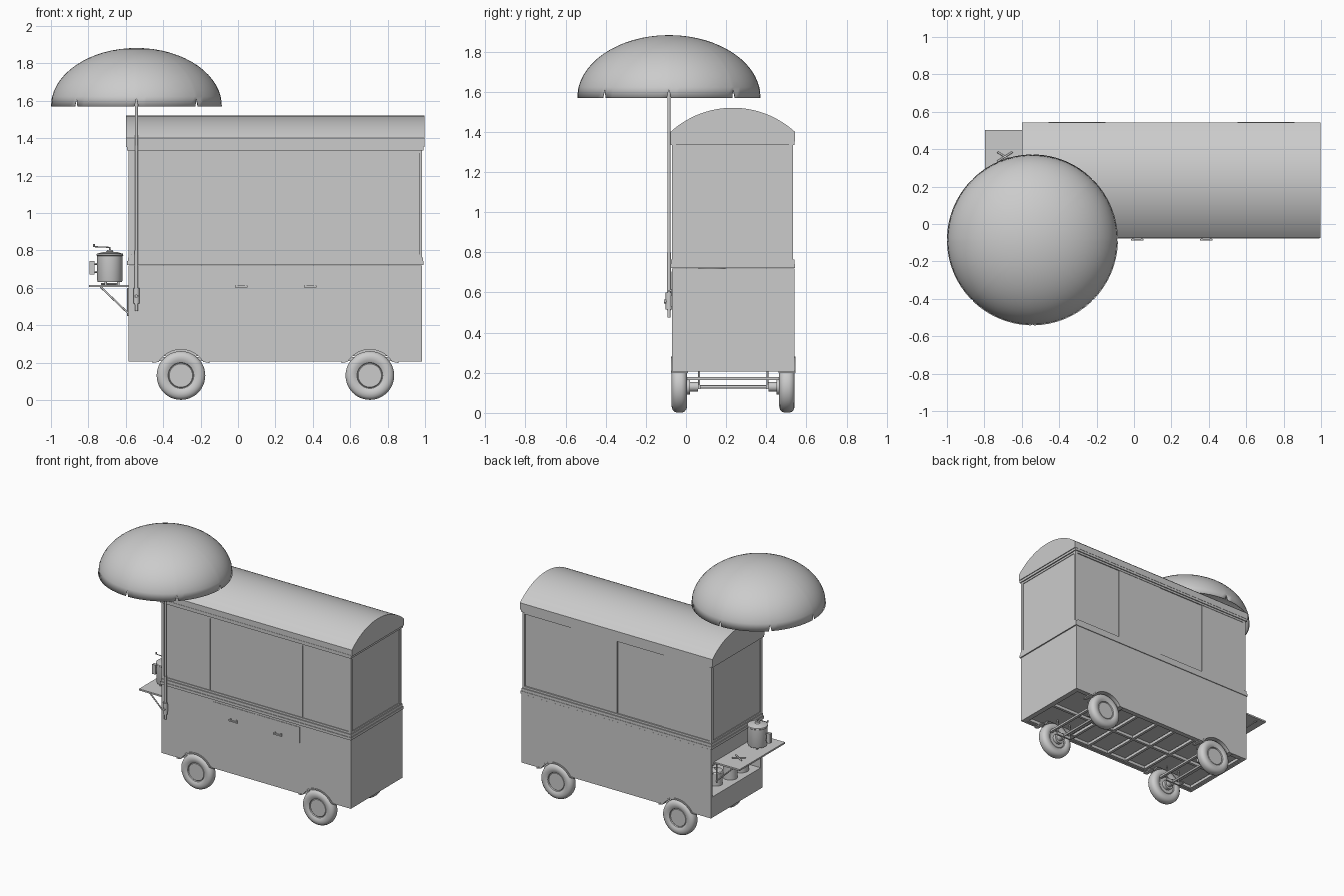
import bpy, bmesh, math
from mathutils import Vector

if "Cube" in bpy.data.objects:
    bpy.data.objects.remove(bpy.data.objects["Cube"])


def finish(name, bm, smooth=False):
    bmesh.ops.recalc_face_normals(bm, faces=bm.faces)
    me = bpy.data.meshes.new(name)
    bm.to_mesh(me)
    bm.free()
    ob = bpy.data.objects.new(name, me)
    bpy.context.collection.objects.link(ob)
    if smooth:
        bpy.ops.object.select_all(action='DESELECT')
        ob.select_set(True)
        bpy.context.view_layer.objects.active = ob
        bpy.ops.object.shade_smooth_by_angle(angle=math.radians(35))
    return ob


def box(name, x0, x1, y0, y1, z0, z1):
    bm = bmesh.new()
    bmesh.ops.create_cube(bm, size=1)
    for v in bm.verts:
        v.co = ((x0 + x1) / 2 + v.co.x * (x1 - x0), (y0 + y1) / 2 + v.co.y * (y1 - y0),
                (z0 + z1) / 2 + v.co.z * (z1 - z0))
    return finish(name, bm)


def rod(name, a, b, r, seg=16):
    a, b = Vector(a), Vector(b)
    bm = bmesh.new()
    bmesh.ops.create_cone(bm, cap_ends=True, segments=seg, radius1=r, radius2=r, depth=(b - a).length)
    ob = finish(name, bm, True)
    ob.location = (a + b) / 2
    ob.rotation_euler = (b - a).to_track_quat('Z', 'Y').to_euler()
    return ob


def lathe(name, prof, loc, rot=(0, 0, 0), seg=40):
    bm = bmesh.new()
    vs = [bm.verts.new((r, 0, z)) for r, z in prof]
    es = [bm.edges.new(p) for p in zip(vs, vs[1:])]
    bmesh.ops.spin(bm, geom=vs + es, cent=(0, 0, 0), axis=(0, 0, 1), angle=2 * math.pi, steps=seg)
    bmesh.ops.remove_doubles(bm, verts=bm.verts, dist=1e-5)
    ob = finish(name, bm, True)
    ob.location, ob.rotation_euler = loc, rot
    return ob


def extrude(name, pts, vec, smooth=True):
    bm = bmesh.new()
    f = bm.faces.new([bm.verts.new(p) for p in pts])
    new = bmesh.ops.extrude_face_region(bm, geom=[f], use_keep_orig=True)['geom']
    bmesh.ops.translate(bm, vec=vec, verts=[g for g in new if isinstance(g, bmesh.types.BMVert)])
    return finish(name, bm, smooth)


def cut(ob, cutter):
    m = ob.modifiers.new('cut', 'BOOLEAN')
    m.object, m.operation, m.solver = cutter, 'DIFFERENCE', 'EXACT'
    bpy.context.view_layer.update()
    bpy.context.view_layer.objects.active = ob
    bpy.ops.object.modifier_apply(modifier='cut')
    bpy.data.objects.remove(cutter)


MID = 0.235                       # middle of the cart in y
AXLES = (-0.305, 0.705)
SIDES = (('front', -1), ('back', 1))

# lower body with underside recess, wheel wells and open end cupboard
body = box('lower_body', -0.585, 0.985, -0.07, 0.54, 0.205, 0.72)
cut(body, box('recess', -0.565, 0.965, -0.05, 0.52, 0.1, 0.235))
cut(body, box('cupboard', -0.7, -0.3, -0.05, 0.52, 0.36, 0.60))
for x in AXLES:
    for n, s in SIDES:
        y = MID + s * 0.305
        cut(body, rod('well', (x, y - s * 0.085, 0.13), (x, y + s * 0.05, 0.13), 0.142, 48))

# belt rails and upper walls
box('belt_rail_lower', -0.593, 0.992, -0.078, 0.543, 0.722, 0.742)
box('belt_rail_upper', -0.588, 0.988, -0.074, 0.54, 0.742, 0.763)
box('upper_walls', -0.578, 0.978, -0.06, 0.522, 0.763, 1.335)
for x in (-0.585, 0.967):
    for y in (-0.069, 0.512):
        box('corner_post', x, x + 0.018, y, y + 0.02, 0.763, 1.335)
# sliding window panes, four on each long side, with tracks
for i in range(4):
    x = -0.567 + i * 0.3835
    box('front_window', x, x + 0.382, -0.065, -0.055, 0.78, 1.32)
    y = 0.52 if i in (0, 2) else 0.515
    box('back_window', x, x + 0.382, y, y + 0.01, 0.78, 1.32)
for z in (0.763, 1.32):
    box('front_track', -0.567, 0.967, -0.067, -0.055, z, z + 0.015)
    box('back_track', -0.567, 0.967, 0.515, 0.533, z, z + 0.015)
    for x in (-0.583, 0.972):
        box('end_track', x, x + 0.011, -0.05, 0.512, z, z + 0.015)
box('top_rail', -0.593, 0.992, -0.078, 0.54, 1.335, 1.36)

# arched roof
R, H = 0.46, 0.309
a0 = math.asin(H / R)
arc = [(-0.598, 0.233 + R * math.sin(a), 1.52 - R + R * math.cos(a))
       for a in [a0 * (i / 14 - 1) for i in range(29)]]
extrude('roof', [(-0.598, 0.233 - H, 1.352)] + arc + [(-0.598, 0.233 + H, 1.352)], (1.596, 0, 0))

# drawers with handles
for x in (-0.16, 0.21):
    box('drawer', x, x + 0.352, -0.073, -0.06, 0.587, 0.705)
    c = x + 0.177
    box('drawer_handle', c - 0.034, c + 0.034, -0.087, -0.079, 0.601, 0.611)
    for dx in (-0.024, 0.024):
        box('handle_mount', c + dx - 0.004, c + dx + 0.004, -0.08, -0.07, 0.604, 0.618)

# wheels, fenders and axles
half = [(0.0, 0.026), (0.062, 0.026), (0.066, 0.022), (0.069, 0.03), (0.083, 0.037), (0.1, 0.0385),
        (0.115, 0.034), (0.125, 0.025), (0.13, 0.011)]
tyre = half + [(r, -z) for r, z in reversed(half)]
for x in AXLES:
    for n, s in SIDES:
        lathe(n + '_wheel', tyre, (x, MID + s * 0.268, 0.131), (math.pi / 2, 0, 0), 48)
        rod(n + '_hub', (x, MID + s * 0.175, 0.13), (x, MID + s * 0.235, 0.13), 0.024)
        rod(n + '_hub_flange', (x, MID + s * 0.215, 0.13), (x, MID + s * 0.24, 0.13), 0.038)
        angs = [math.radians(32 + 116 * i / 24) for i in range(25)]
        y = MID + s * 0.31
        outer = [(x + 0.15 * math.cos(a), y, 0.13 + 0.15 * math.sin(a)) for a in angs]
        inner = [(x + 0.14 * math.cos(a), y, 0.13 + 0.14 * math.sin(a)) for a in angs]
        lip = 0.152
        pts = ([(x + lip, y, 0.207)] + outer + [(x - lip, y, 0.207), (x - lip, y, 0.198)]
               + inner[::-1] + [(x + lip, y, 0.198)])
        extrude(n + '_fender', pts, (0, -s * 0.085, 0))
        box('spring_hanger', x - 0.06, x + 0.06, MID + s * 0.17 - 0.006, MID + s * 0.17 + 0.006, 0.118, 0.14)
        for dx in (-0.055, 0.055):
            rod('hanger_post', (x + dx, MID + s * 0.17, 0.12), (x + dx, MID + s * 0.17, 0.235), 0.005)
    rod('axle', (x, 0.0, 0.13), (x, 0.47, 0.13), 0.008)
    for dx in (-0.06, 0.06):
        box('axle_crossbeam', x + dx - 0.01, x + dx + 0.01, 0.0, 0.47, 0.163, 0.178)

# chassis frame
for y in (-0.05, 0.225, 0.5):
    box('chassis_rail', -0.565, 0.965, y, y + 0.02, 0.208, 0.23)
for x in (-0.565, -0.14, 0.04, 0.2, 0.38, 0.54, 0.945):
    box('chassis_crossbar', x, x + 0.02, -0.05, 0.52, 0.206, 0.228)

# fold-out side table with struts
box('side_table', -0.797, -0.583, -0.035, 0.503, 0.603, 0.615)
for y in (-0.01, 0.475):
    rod('table_strut', (-0.735, y, 0.605), (-0.583, y, 0.46), 0.005)
    rod('strut_rail', (-0.588, y, 0.45), (-0.588, y, 0.6), 0.005)

# urn on the table
px, py = -0.685, 0.13
lathe('urn', [(0, 0.632), (0.065, 0.632), (0.068, 0.64), (0.068, 0.77), (0.072, 0.774), (0.07, 0.782),
              (0.04, 0.79), (0.018, 0.793), (0.014, 0.802), (0, 0.804)], (px, py, 0))
for i in range(3):
    a = 2 * math.pi * i / 3
    x, y = px + 0.045 * math.cos(a), py + 0.045 * math.sin(a)
    rod('urn_foot', (x, y, 0.614), (x, y, 0.635), 0.007)
rod('urn_crank_post', (px, py, 0.8), (px, py, 0.818), 0.004)
rod('urn_crank_arm', (px, py, 0.816), (px - 0.085, py, 0.82), 0.003)
rod('urn_crank_knob', (px - 0.085, py, 0.818), (px - 0.085, py, 0.833), 0.005)
box('urn_handle', -0.795, -0.768, py - 0.012, py + 0.012, 0.67, 0.742)
for z in (0.685, 0.728):
    rod('handle_bracket', (-0.775, py, z), (-0.745, py, z), 0.005)

# crossed stand on the table
for dx, dy in ((0.04, 0.025), (0.04, -0.025)):
    rod('crossed_stand', (-0.69 - dx, 0.36 - dy, 0.62), (-0.69 + dx, 0.36 + dy, 0.62), 0.005)

# pots in the cupboard
for x, y, r, h in ((-0.50, 0.19, 0.05, 0.1), (-0.49, 0.05, 0.055, 0.12), (-0.48, 0.33, 0.045, 0.09)):
    lathe('cupboard_pot', [(0, 0), (r, 0), (r, h), (r + 0.005, h + 0.004), (r, h + 0.012),
                           (0.01, h + 0.02), (0.008, h + 0.03), (0, h + 0.03)], (x, y, 0.36))

# parasol pole and clamp
ux, uy = -0.543, -0.085
rod('parasol_pole', (ux, uy, 0.475), (ux, uy, 1.87), 0.008)
rod('pole_sleeve', (ux, uy, 0.51), (ux, uy, 0.8), 0.0095)
rod('pole_clamp', (ux, uy, 0.515), (ux, uy, 0.6), 0.016)
box('clamp_bracket', ux - 0.012, ux + 0.012, uy, -0.065, 0.53, 0.585)
rod('clamp_knob', (ux, uy, 0.555), (ux, uy - 0.025, 0.555), 0.009)

# parasol canopy: dome with eight notches in the hem
bm = bmesh.new()
angles = [k * math.pi / 4 + d for k in range(8)
          for d in [0, 0.022] + [0.022 + (math.pi / 4 - 0.044) * j / 8 for j in range(1, 9)]]
rows = []
for t in [0] + [math.asin(0.17) + (math.pi / 2 - math.asin(0.17)) * i / 14 for i in range(14)]:
    row = []
    for j, a in enumerate(angles):
        tt = math.asin(0.14) if t == 0 and j % 10 == 0 else t
        r = 0.457 * math.cos(tt)
        row.append(bm.verts.new((ux + r * math.cos(a), uy + r * math.sin(a), 1.57 + 0.312 * math.sin(tt))))
    rows.append(row)
n = len(angles)
for lo, hi in zip(rows, rows[1:]):
    for j in range(n):
        bm.faces.new((lo[j], lo[(j + 1) % n], hi[(j + 1) % n], hi[j]))
top = bm.verts.new((ux, uy, 1.882))
for j in range(n):
    bm.faces.new((rows[-1][j], rows[-1][(j + 1) % n], top))
canopy = finish('parasol_canopy', bm, True)
m = canopy.modifiers.new('thickness', 'SOLIDIFY')
m.thickness, m.offset = 0.004, -1
